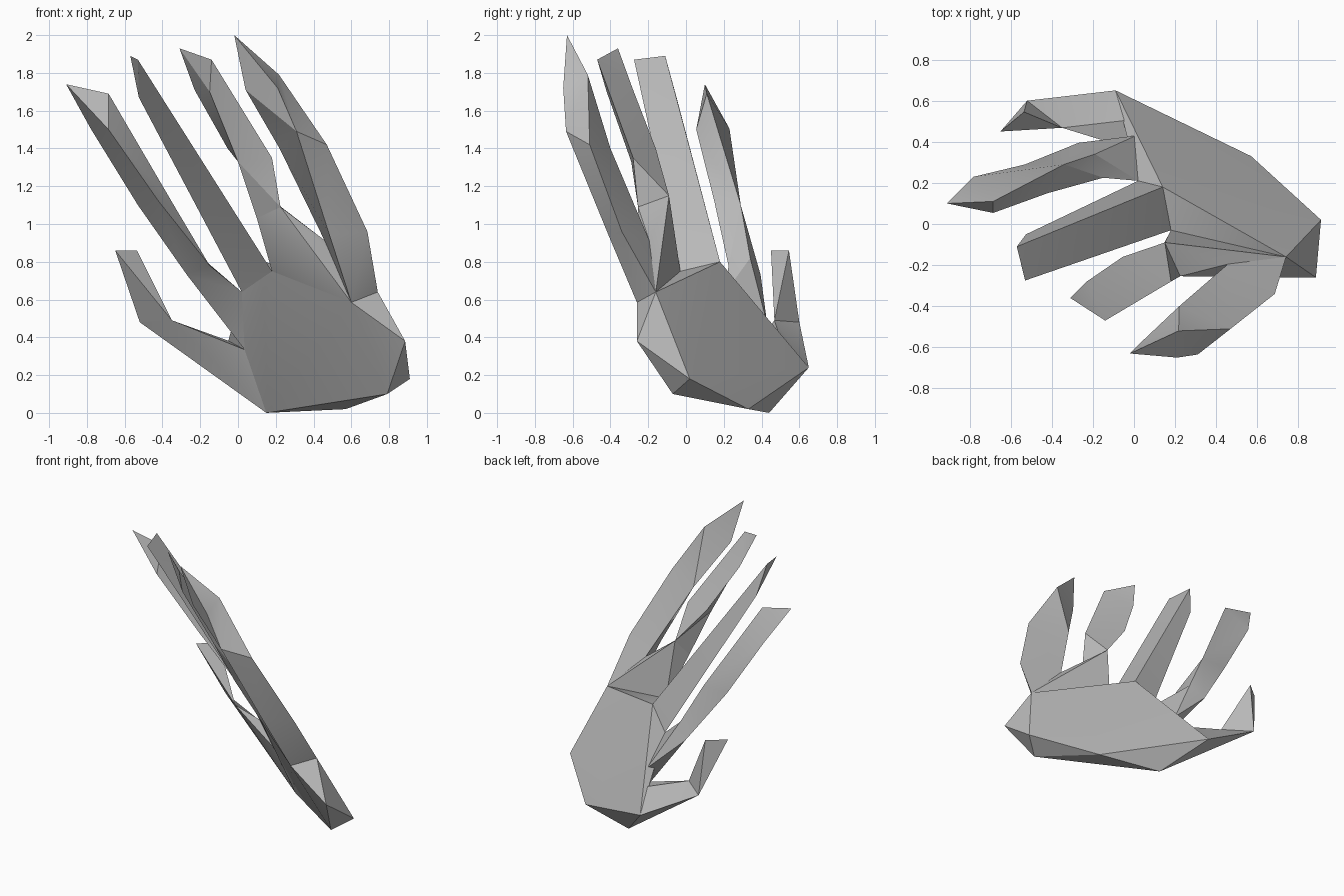
import bpy, bmesh, math
from mathutils import Vector

cube = bpy.data.objects.get("Cube")
if cube:
    bpy.data.objects.remove(cube, do_unlink=True)

grey = bpy.data.materials.new("plain_grey")
grey.use_nodes = True
tone = (0.5, 0.5, 0.5, 1)
grey.diffuse_color = tone
grey.node_tree.nodes["Principled BSDF"].inputs["Base Color"].default_value = tone


def finish(name, bm):
    bmesh.ops.recalc_face_normals(bm, faces=bm.faces[:])
    mesh = bpy.data.meshes.new(name)
    bm.to_mesh(mesh)
    bm.free()
    mesh.materials.append(grey)
    obj = bpy.data.objects.new(name, mesh)
    bpy.context.collection.objects.link(obj)
    bpy.ops.object.select_all(action='DESELECT')
    obj.select_set(True)
    bpy.context.view_layer.objects.active = obj
    bpy.ops.object.shade_smooth_by_angle(angle=math.radians(25))


def hull(name, points):
    """Solid wrapped around a set of corner points."""
    bm = bmesh.new()
    for p in points:
        bm.verts.new(p)
    out = bmesh.ops.convex_hull(bm, input=bm.verts[:])
    loose = {g for g in out["geom_interior"] + out["geom_unused"]
             if isinstance(g, bmesh.types.BMVert)}
    bmesh.ops.delete(bm, geom=list(loose), context='VERTS')
    finish(name, bm)


def loft(name, rings):
    """Skin between matching rings; repeated corners collapse to a point."""
    bm = bmesh.new()
    found = {}

    def face(points):
        verts = []
        for p in points:
            if p not in found:
                found[p] = bm.verts.new(p)
            if found[p] not in verts:
                verts.append(found[p])
        if len(verts) > 2 and not bm.faces.get(verts):
            bm.faces.new(verts)

    for low, high in zip(rings, rings[1:]):
        n = len(low)
        for i in range(n):
            j = (i + 1) % n
            face((low[i], low[j], high[j], high[i]))
    face(rings[0])
    face(rings[-1])
    bmesh.ops.triangulate(bm, faces=bm.faces[:])
    finish(name, bm)


# Corners shared by the palm and the fingers
heel = (0.15, 0.44, 0)
wrist_back = (0.57, 0.33, 0.02)
wrist_front = (0.79, -0.07, 0.10)
wrist_side = (0.91, 0.02, 0.18)
palm_side = (0.885, -0.26, 0.38)
little_back = (0.74, -0.16, 0.64)
little_front = (0.60, -0.26, 0.585)
little_web = (0.457, -0.195, 0.915)
ring_web = (0.18, -0.03, 0.75)
middle_knuckle = (0.14, 0.18, 0.80)
middle_web = (0.02, 0.21, 0.64)
index_back = (0.01, 0.43, 0.47)
thumb_web = (0.01, 0.51, 0.36)
thumb_back = (-0.09, 0.65, 0.24)
palm_web = (0.035, 0.35, 0.335)
ring_base = [(0.15, -0.09, 1.15), (0.225, -0.254, 1.09), (0.10, -0.18, 1.03)]

# Palm and the raised knuckle between the two outer fingers
hull("palm", [heel, wrist_back, wrist_front, wrist_side, palm_side, little_back,
              little_front, ring_web, middle_knuckle, middle_web, index_back,
              thumb_web, thumb_back, palm_web])
hull("ring_knuckle", [little_back, little_front, little_web, ring_web] + ring_base)

# Little finger
tip = (-0.02, -0.63, 2.0)
loft("little_finger", [
    [little_back, little_front, little_web],
    [(0.685, -0.34, 0.96), (0.485, -0.41, 0.94), little_web],
    [(0.47, -0.51, 1.42), (0.31, -0.635, 1.49), (0.22, -0.40, 1.40)],
    [(0.217, -0.52, 1.79), (0.21, -0.65, 1.72), (0.04, -0.57, 1.71)],
    [tip] * 3])

# Ring finger
tip = (-0.31, -0.36, 1.93)
loft("ring_finger", [
    ring_base,
    [(-0.055, -0.16, 1.40), (0.18, -0.28, 1.35), (0, -0.29, 1.33)],
    [(-0.23, -0.28, 1.71), (-0.14, -0.47, 1.87), (-0.15, -0.42, 1.70)],
    [tip] * 3])

# Middle finger
loft("middle_finger", [
    [middle_knuckle, ring_web, middle_web],
    [(-0.57, -0.11, 1.89), (-0.53, -0.275, 1.87), (-0.525, -0.05, 1.67)]])

# Index finger
tip = (-0.91, 0.10, 1.74)
loft("index_finger", [
    [palm_web, index_back, middle_web],
    [(-0.27, 0.395, 0.73), (-0.19, 0.34, 0.82), (-0.15, 0.225, 0.78)],
    [(-0.53, 0.29, 1.10), (-0.34, 0.29, 1.10), (-0.42, 0.15, 1.12)],
    [(-0.78, 0.23, 1.505), (-0.685, 0.11, 1.69), (-0.685, 0.054, 1.50)],
    [tip] * 3])

# Thumb, narrowing to a wedge with a twisted tip
outer, inner = (-0.52, 0.60, 0.48), (-0.35, 0.468, 0.49)
tip_front, tip_back = (-0.65, 0.45, 0.86), (-0.535, 0.545, 0.86)
loft("thumb", [
    [heel, palm_web, thumb_web, thumb_back],
    [outer, inner, inner, outer],
    [tip_front, tip_front, tip_back, tip_back]])
